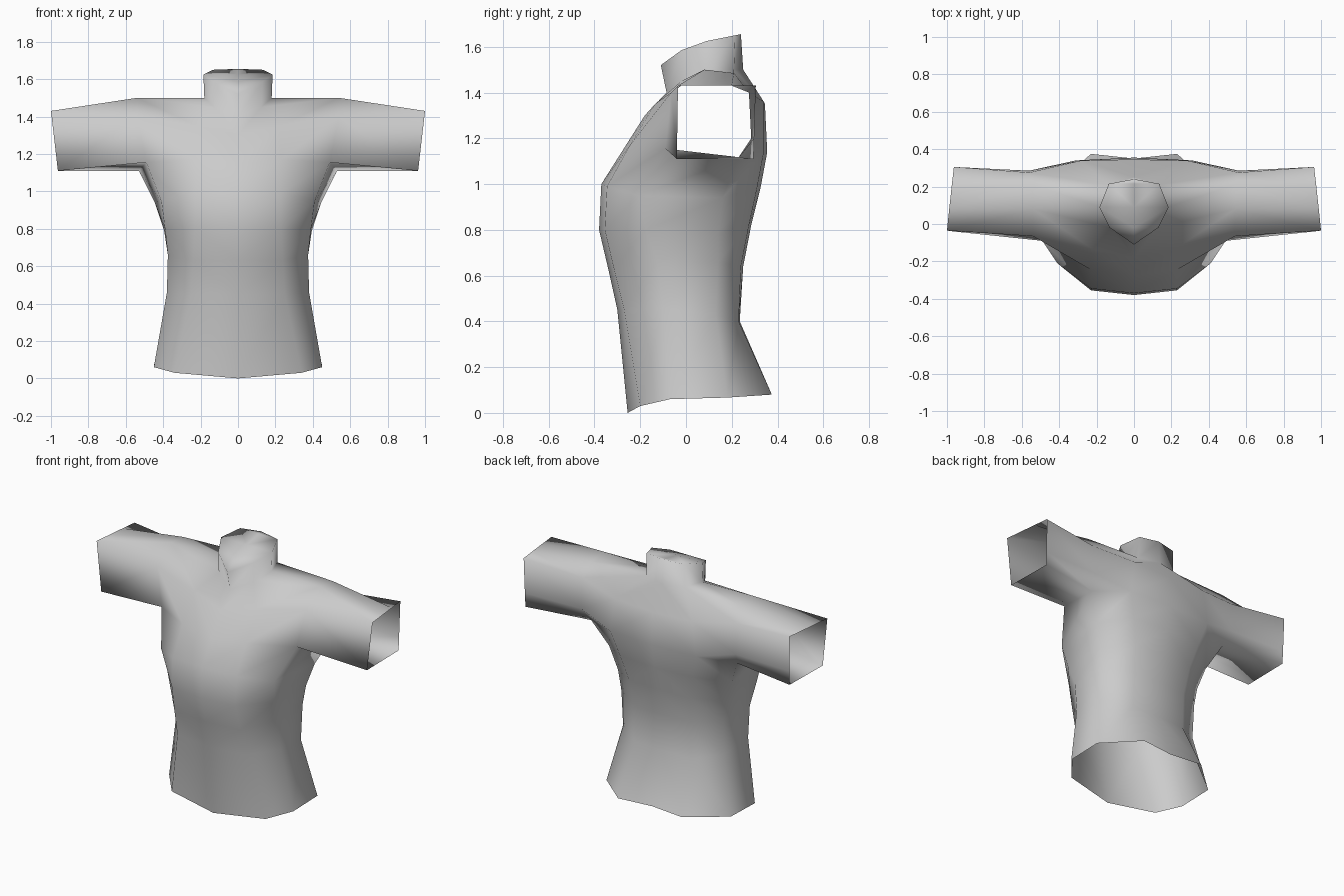
import bpy
import bmesh

if "Cube" in bpy.data.objects:
    bpy.data.objects.remove(bpy.data.objects["Cube"])

bm = bmesh.new()


def ring(*points):
    return [bm.verts.new(p) for p in points]


def loft(a, b, closed=False):
    """Join two rings of equal length with quads."""
    n = len(a)
    for i in range(n if closed else n - 1):
        j = (i + 1) % n
        bm.faces.new((a[i], a[j], b[j], b[i]))


# Torso half rings from hem to chest: front centre, around the side, back centre
torso = [
    ring((0, -.255, 0), (.34, -.20, .03), (.45, -.07, .06),
         (.45, .18, .067), (.23, .375, .08), (0, .35, .08)),
    ring((0, -.30, .45), (.25, -.27, .45), (.38, -.10, .46),
         (.365, .13, .43), (.20, .23, .40), (0, .235, .40)),
    ring((0, -.34, .63), (.24, -.315, .63), (.375, -.125, .66),
         (.37, .14, .66), (.20, .24, .64), (0, .25, .64)),
    ring((0, -.38, .80), (.23, -.355, .80), (.39, -.175, .80),
         (.395, .14, .79), (.22, .275, .82), (0, .285, .82)),
    ring((0, -.37, 1.0), (.23, -.345, .99), (.41, -.21, .95),
         (.445, .16, .94), (.26, .31, .98), (0, .325, .98)),
    ring((0, -.275, 1.15), (.23, -.245, 1.17), (.49, -.09, 1.155),
         (.53, .225, 1.11), (.31, .34, 1.14), (0, .355, 1.14)),
]
for low, high in zip(torso, torso[1:]):
    loft(low, high)

# Upper chest and back, leaving the arm hole open
chest = torso[-1]
upper = ring((0, -.18, 1.30), (.22, -.135, 1.35), (.54, -.065, 1.40),
             (.56, .275, 1.40), (.28, .34, 1.36), (0, .345, 1.35))
arm_back, s_front, s_back = ring(
    (.56, .285, 1.20), (.54, .08, 1.50), (.54, .21, 1.485))
loft(chest[:3], upper[:3])
loft(chest[4:], upper[4:])
bm.faces.new((chest[3], chest[4], arm_back))
bm.faces.new((arm_back, chest[4], upper[4], upper[3]))

# Shoulder top and neck base
base = ring((0, -.085, 1.40), (.125, -.02, 1.45), (.18, .09, 1.50),
            (.14, .21, 1.50), (0, .25, 1.50))
for face in (
    (upper[0], upper[1], base[1], base[0]),
    (upper[1], upper[2], s_front, base[1]),
    (base[1], s_front, base[2]),
    (base[2], s_front, s_back, base[3]),
    (base[3], s_back, upper[3], upper[4]),
    (base[4], base[3], upper[4], upper[5]),
):
    bm.faces.new(face)

# Collar, closed by a sloping cap (a half strip out to the centre line)
collar = ring((0, -.11, 1.52), (.13, -.02, 1.585), (.185, .09, 1.625),
              (.135, .215, 1.65), (0, .24, 1.655))
loft(base, collar)
mid = ring((0, -.02, 1.585), (0, .09, 1.625), (0, .215, 1.65))
bm.faces.new((collar[0], collar[1], mid[0]))
loft(mid, collar[1:4])
bm.faces.new((mid[2], collar[3], collar[4]))
for f in bm.faces[-4:]:
    f.normal_update()
    if f.normal.z < 0:
        f.normal_flip()

# Open sleeve from the arm hole to a square cuff
arm_hole = [chest[2], chest[3], arm_back, upper[3], s_back, s_front, upper[2]]
cuff = ring((.963, -.04, 1.11), (.957, .295, 1.11), (.959, .298, 1.20),
            (.963, .305, 1.43), (.975, .20, 1.43), (.988, .08, 1.43),
            (1.0, -.035, 1.43))
loft(arm_hole, cuff, closed=True)

# Mirror to the other side and weld the centre seam
copy = bmesh.ops.duplicate(
    bm, geom=bm.verts[:] + bm.edges[:] + bm.faces[:])["geom"]
for v in (g for g in copy if isinstance(g, bmesh.types.BMVert)):
    v.co.x = -v.co.x
bmesh.ops.reverse_faces(
    bm, faces=[g for g in copy if isinstance(g, bmesh.types.BMFace)])
bmesh.ops.remove_doubles(bm, verts=bm.verts[:], dist=.0005)
for f in bm.faces:
    f.smooth = True

mesh = bpy.data.meshes.new("shirt")
bm.to_mesh(mesh)
bm.free()

# Plain grey cloth
cloth = bpy.data.materials.new("grey_cloth")
cloth.diffuse_color = (.6, .6, .6, 1)
cloth.use_nodes = True
cloth.node_tree.nodes["Principled BSDF"].inputs["Base Color"].default_value = cloth.diffuse_color
mesh.materials.append(cloth)
shirt = bpy.data.objects.new("shirt", mesh)
bpy.context.collection.objects.link(shirt)
